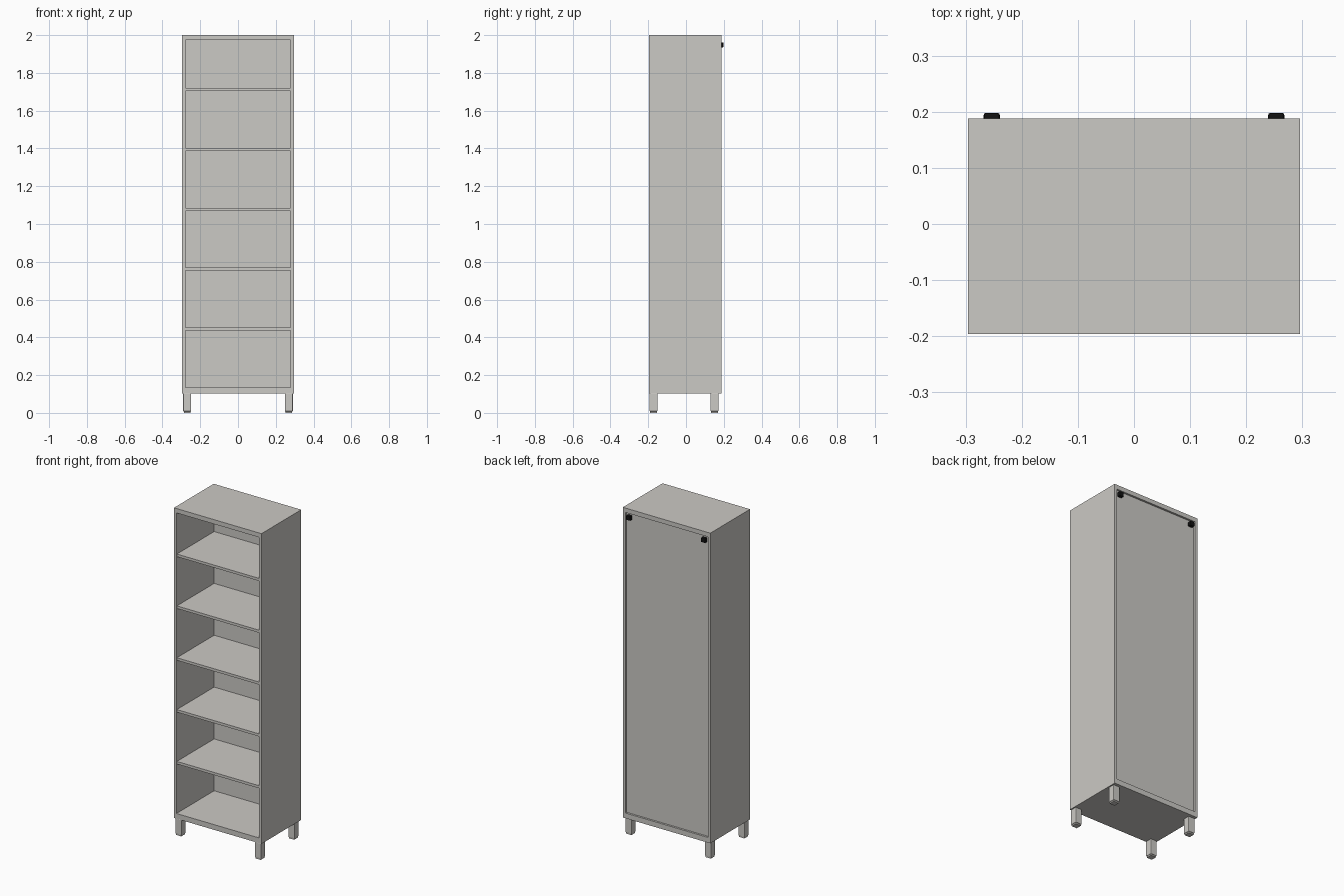
import bpy
import bmesh
from mathutils import Matrix

cube = bpy.data.objects.get("Cube")
if cube:
    bpy.data.objects.remove(cube, do_unlink=True)


def material(name, rgb):
    mat = bpy.data.materials.new(name)
    mat.use_nodes = True
    colour = (*rgb, 1.0)
    mat.diffuse_color = colour
    mat.node_tree.nodes["Principled BSDF"].inputs["Base Color"].default_value = colour
    return mat


grey = material("warm grey", (0.60, 0.585, 0.555))
black = material("black", (0.006, 0.006, 0.006))


def box(name, x, y, z, mat, bevel=0.0):
    """Box spanning the given (low, high) ranges."""
    spans = (x, y, z)
    size = [hi - lo for lo, hi in spans]
    middle = [(hi + lo) / 2 for lo, hi in spans]
    bm = bmesh.new()
    bmesh.ops.create_cube(bm, size=1, matrix=Matrix.Diagonal((*size, 1)))
    mesh = bpy.data.meshes.new(name)
    bm.to_mesh(mesh)
    bm.free()
    mesh.materials.append(mat)
    obj = bpy.data.objects.new(name, mesh)
    obj.location = middle
    bpy.context.collection.objects.link(obj)
    if bevel:
        mod = obj.modifiers.new("Bevel", "BEVEL")
        mod.width = bevel
        mod.segments = 2
    return obj


W, INNER = 0.296, 0.279            # outer and inner half widths
FRONT, BACK = -0.196, 0.188
BASE, FLOOR, CEILING, TOP = 0.103, 0.135, 1.973, 2.0
PANEL = BACK - 0.012               # outer face of the recessed back panel

# Carcass
for side, s in (("left", 1), ("right", -1)):
    box(f"{side}_side_panel", sorted((s * INNER, s * W)), (FRONT, BACK), (BASE, TOP), grey)
box("top_panel", (-INNER, INNER), (FRONT, BACK), (CEILING, TOP), grey)
box("bottom_panel", (-INNER, INNER), (FRONT, BACK), (BASE, FLOOR), grey)
box("back_panel", (-INNER, INNER), (PANEL - 0.008, PANEL), (FLOOR, CEILING), grey)

# Evenly spaced shelves
for i in range(1, 6):
    z = FLOOR + i * 0.317
    box(f"shelf_{i}", (-INNER, INNER), (FRONT + 0.004, PANEL - 0.008), (z - 0.016, z), grey)

# Square legs with small foot pads, and wall fixings on the back
for side, s in (("left", 1), ("right", -1)):
    for end, y in (("front", -0.172), ("back", 0.151)):
        x = s * 0.269
        box(f"{end}_{side}_leg", (x - 0.021, x + 0.021), (y - 0.021, y + 0.021),
            (0.008, BASE), grey, 0.003)
        box(f"{end}_{side}_foot", (x - 0.018, x + 0.018), (y - 0.018, y + 0.018),
            (0.0, 0.008), grey)
    x = s * 0.2535
    box(f"{side}_wall_fixing", (x - 0.0145, x + 0.0145), (PANEL, 0.198),
        (1.934, 1.962), black, 0.004)
